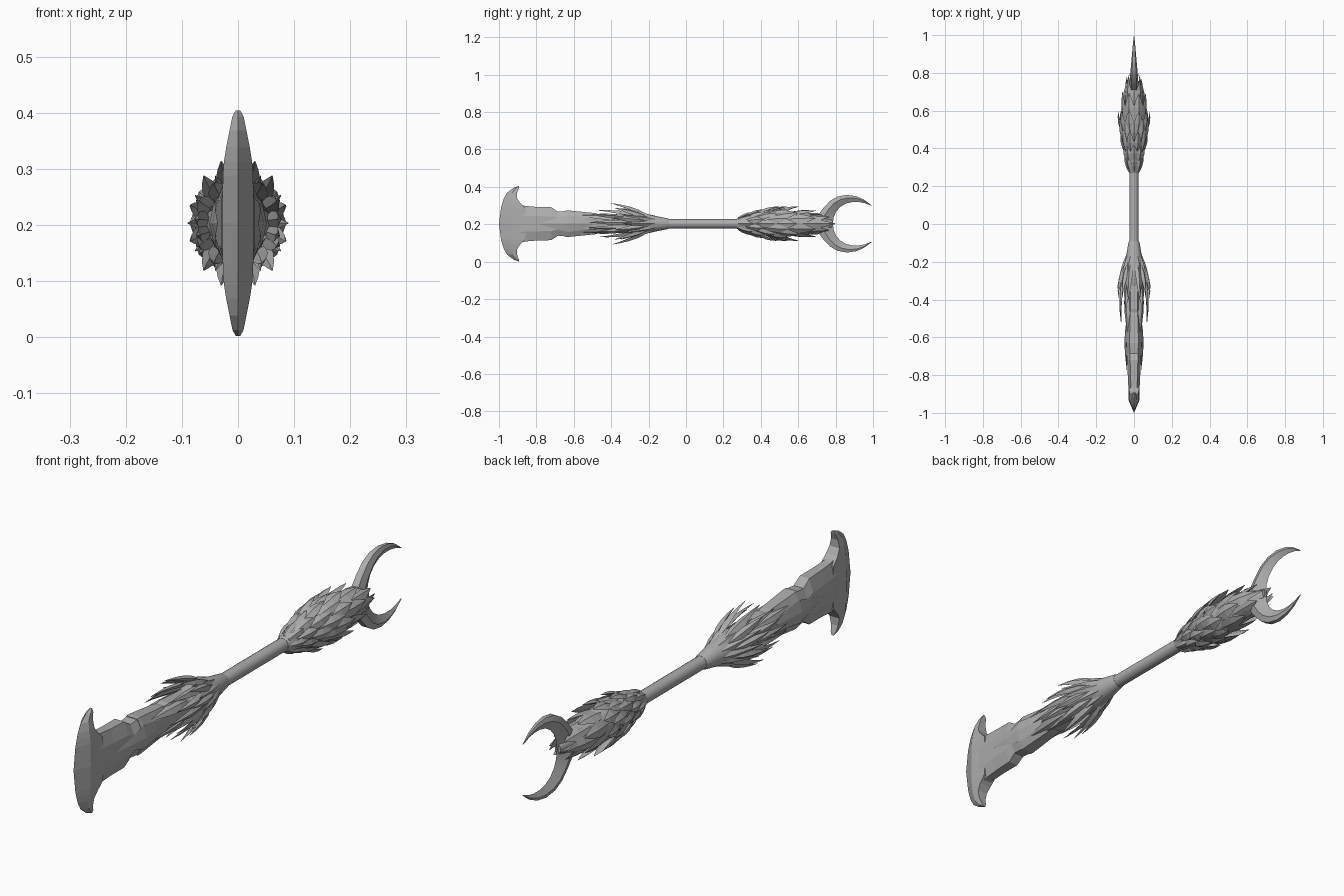
import bpy, bmesh, math, random
from mathutils import Vector

random.seed(4)
ZC = 0.203                      # height of the weapon's axis

steel = bpy.data.materials.new("grey steel")
steel.diffuse_color = (0.42, 0.42, 0.42, 1)


def loft(bm, rings):
    """Skin a list of equal-sized point rings and cap both ends."""
    vs = [[bm.verts.new(p) for p in r] for r in rings]
    n = len(vs[0])
    for a, b in zip(vs, vs[1:]):
        for i in range(n):
            j = (i + 1) % n
            bm.faces.new((a[i], a[j], b[j], b[i]))
    bm.faces.new(vs[0])
    bm.faces.new(vs[-1])


def finish(bm, name, smooth=None):
    bmesh.ops.recalc_face_normals(bm, faces=bm.faces)
    me = bpy.data.meshes.new(name)
    bm.to_mesh(me)
    bm.free()
    ob = bpy.data.objects.new(name, me)
    bpy.context.collection.objects.link(ob)
    me.materials.append(steel)
    if smooth:
        bpy.ops.object.select_all(action='DESELECT')
        ob.select_set(True)
        bpy.context.view_layer.objects.active = ob
        bpy.ops.object.shade_smooth_by_angle(angle=math.radians(smooth))
    return ob


def oval(y, rx, rz, n):
    return [(rx * math.cos(2 * math.pi * i / n), y,
             ZC + rz * math.sin(2 * math.pi * i / n)) for i in range(n)]


def lathe(name, stations, n, smooth=None):
    bm = bmesh.new()
    loft(bm, [oval(y, rx, rz, n) for y, rx, rz in stations])
    return finish(bm, name, smooth)


def thorn(bm, ang, root, mid, tip, w, t, widths=(0.5, 1.0, 0.85, 0.45, 0.04)):
    """Curved ridged thorn; root, mid, tip are (y, x radius, z radius)."""
    c, s = math.cos(ang), math.sin(ang)
    p0, p1, p2 = (Vector((rx * c, y, ZC + rz * s)) for y, rx, rz in (root, mid, tip))
    rings = []
    for k, f in enumerate(widths):
        u = k / (len(widths) - 1)
        p = p0 * (1 - u) ** 2 + p1 * 2 * u * (1 - u) + p2 * u * u
        d = ((p1 - p0) * (1 - u) + (p2 - p1) * u).normalized()
        side = d.cross(Vector((c, 0, s))).normalized()
        up = side.cross(d).normalized()
        rings.append([p + side * w * f, p + up * t * f, p - side * w * f, p - up * t * f * 0.6])
    loft(bm, rings)


# --- shaft ---
lathe("shaft", [(-0.13, 0.025, 0.025), (0.31, 0.025, 0.025)], 16, 40)

# --- crescent spade edge: (height, edge y, bevel y, back y, half thickness) ---
half = [(0.201, -0.897, -0.895, -0.892, 0.004), (0.19, -0.925, -0.91, -0.894, 0.010),
        (0.165, -0.957, -0.93, -0.903, 0.015), (0.135, -0.974, -0.935, -0.903, 0.021),
        (0.11, -0.982, -0.935, -0.886, 0.025), (0.085, -0.989, -0.935, -0.86, 0.027),
        (0.0, -1.0, -0.935, -0.85, 0.028)]
stations = half + [(-h, *r) for h, *r in reversed(half[:-1])]
bm = bmesh.new()
loft(bm, [[(0, e, ZC + h), (t, m, ZC + h), (t, b, ZC + h), (-t, b, ZC + h), (-t, m, ZC + h)]
          for h, e, m, b, t in stations])
finish(bm, "spade_edge")


# --- stepped neck behind the spade: (y, half width, half height) ---
def neck(name, rows):
    bm = bmesh.new()
    loft(bm, [[(w, y, ZC + h * .45), (w * .55, y, ZC + h), (-w * .55, y, ZC + h),
               (-w, y, ZC + h * .45), (-w, y, ZC - h * .45), (-w * .55, y, ZC - h),
               (w * .55, y, ZC - h), (w, y, ZC - h * .45)] for y, w, h in rows])
    finish(bm, name)


neck("spade_neck", [(-0.90, 0.027, 0.105), (-0.86, 0.030, 0.095), (-0.80, 0.033, 0.090),
                    (-0.72, 0.037, 0.088), (-0.685, 0.039, 0.064), (-0.64, 0.042, 0.068)])
neck("middle_neck", [(-0.645, 0.043, 0.070), (-0.63, 0.044, 0.071),
                     (-0.49, 0.036, 0.057), (-0.45, 0.030, 0.048)])
neck("rear_neck", [(-0.47, 0.034, 0.052), (-0.45, 0.036, 0.056),
                   (-0.36, 0.036, 0.050), (-0.26, 0.040, 0.045)])

# --- pointed side plates on the neck ---
bm = bmesh.new()
for a in (0, math.pi):
    thorn(bm, a, (-0.50, 0.033, 0), (-0.62, 0.048, 0), (-0.79, 0.036, 0), 0.045, 0.010,
          (0.6, 0.8, 1.0, 0.55, 0.03))
    for s in (-1, 1):
        thorn(bm, a + s * 0.9, (-0.36, 0.05, 0.04), (-0.45, 0.06, 0.05),
              (-0.61, 0.05, 0.055), 0.024, 0.010)
finish(bm, "neck_side_plates")

# --- flared collar ---
lathe("collar", [(-0.09, 0.026, 0.026), (-0.10, 0.030, 0.030), (-0.15, 0.038, 0.040),
                 (-0.21, 0.053, 0.054), (-0.27, 0.058, 0.060), (-0.32, 0.048, 0.052),
                 (-0.37, 0.03, 0.035)], 14, 40)

# --- collar thorns, mirrored left and right ---
rows = [((-0.17, 0.038, 0.040), (-0.26, 0.065, 0.060), (-0.33, 0.090, 0.095), 0.015, 0.010,
         (0, 0.55, -0.55, 1.1, -1.1)),
        ((-0.21, 0.046, 0.048), (-0.31, 0.085, 0.095), (-0.395, 0.088, 0.118), 0.017, 0.012,
         (0.28, -0.28, 0.8, -0.8, 1.22, -1.22)),
        ((-0.25, 0.050, 0.050), (-0.36, 0.085, 0.080), (-0.46, 0.078, 0.085), 0.018, 0.011,
         (0.5, -0.5, 1.0, -1.0)),
        ((-0.25, 0.050, 0.050), (-0.39, 0.080, 0.080), (-0.535, 0.070, 0.07), 0.016, 0.010,
         (0.1, -0.3))]
bm = bmesh.new()
for root, mid, tip, w, t, angles in rows:
    for a in angles:
        j = random.uniform(-0.02, 0.02)
        end = (tip[0] + j, tip[1], tip[2])
        for ang in (a, math.pi - a):
            thorn(bm, ang, root, mid, end, w, t)
finish(bm, "collar_thorns")

# --- scaled bulb core ---
lathe("bulb", [(0.27, 0.026, 0.026), (0.28, 0.030, 0.031), (0.33, 0.036, 0.045),
               (0.40, 0.045, 0.058), (0.48, 0.058, 0.066), (0.57, 0.058, 0.066),
               (0.65, 0.045, 0.055), (0.72, 0.030, 0.042), (0.78, 0.012, 0.02)], 14, 40)

# --- overlapping scales: (root y, root rx, rz, tip y, tip rx, rz, half width, count) ---
scales = [(0.28, 0.027, 0.030, 0.38, 0.046, 0.060, 0.014, 8),
          (0.32, 0.033, 0.040, 0.43, 0.056, 0.076, 0.018, 10),
          (0.37, 0.040, 0.050, 0.49, 0.070, 0.096, 0.021, 10),
          (0.42, 0.046, 0.056, 0.55, 0.080, 0.092, 0.024, 10),
          (0.47, 0.053, 0.060, 0.60, 0.084, 0.096, 0.026, 10),
          (0.54, 0.052, 0.058, 0.70, 0.066, 0.075, 0.027, 8),
          (0.61, 0.044, 0.052, 0.775, 0.040, 0.050, 0.027, 8)]
bm = bmesh.new()
for k, (y0, x0, z0, y1, x1, z1, w, n) in enumerate(scales):
    for i in range(n):
        a = 2 * math.pi * (i + 0.5 * (k % 2)) / n
        thorn(bm, a, (y0, x0, z0), ((y0 + y1) / 2, x1 * 0.96, z1 * 0.90),
              (y1 + random.uniform(-0.01, 0.01), x1, z1), w, 0.009,
              (0.5, 0.9, 1.0, 0.62, 0.03))
finish(bm, "bulb_scales")

# --- long side leaves over the fork root ---
bm = bmesh.new()
for a in (0, math.pi):
    thorn(bm, a, (0.58, 0.05, 0), (0.69, 0.055, 0), (0.80, 0.022, 0), 0.032, 0.012)
finish(bm, "fork_root_leaves")

# --- two-horned fork: (outer y, outer h, inner y, inner h, half thickness) ---
horn = [(0.68, 0.0, 0.785, 0.0, 0.024), (0.705, 0.045, 0.79, 0.035, 0.024),
        (0.735, 0.085, 0.803, 0.065, 0.022), (0.77, 0.122, 0.825, 0.09, 0.020),
        (0.81, 0.145, 0.855, 0.108, 0.017), (0.86, 0.154, 0.89, 0.116, 0.013),
        (0.91, 0.147, 0.925, 0.116, 0.009), (0.95, 0.130, 0.955, 0.110, 0.006),
        (0.992, 0.099, 0.990, 0.097, 0.002)]
path = [(a, -b, c, -d, t) for a, b, c, d, t in reversed(horn[1:])] + horn
bm = bmesh.new()
loft(bm, [[(t * 0.6, oy, ZC + oh), (t, oy * .6 + iy * .4, ZC + oh * .6 + ih * .4),
           (0, iy, ZC + ih), (-t, oy * .6 + iy * .4, ZC + oh * .6 + ih * .4),
           (-t * 0.6, oy, ZC + oh)] for oy, oh, iy, ih, t in path])
finish(bm, "horned_fork", 30)
